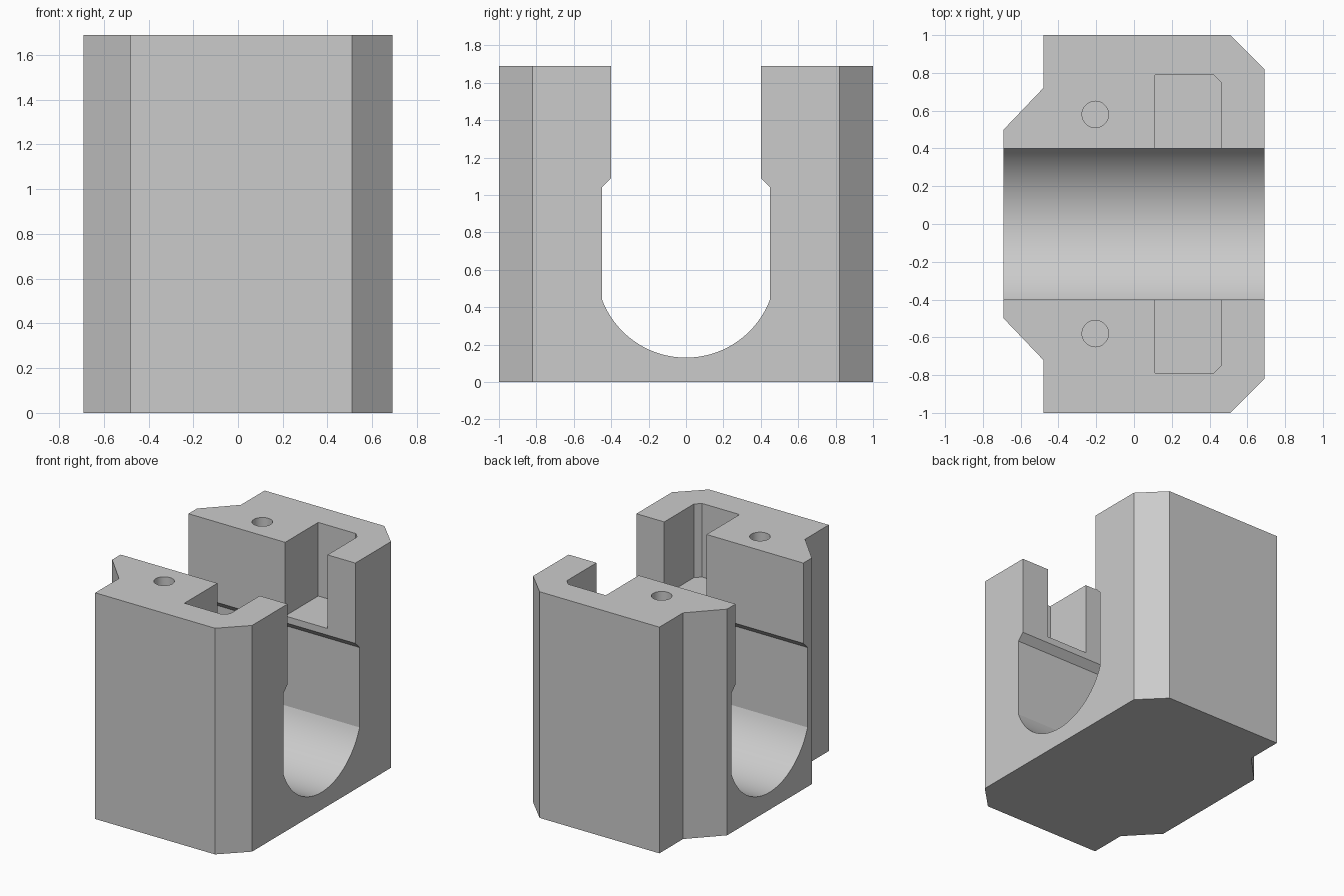
import bpy
import bmesh
from math import sin, cos, asin, radians
from mathutils import Vector

cube = bpy.data.objects.get("Cube")
if cube:
    bpy.data.objects.remove(cube, do_unlink=True)

HEIGHT = 1.69


def prism(name, points, sweep):
    """Sweep a closed polygon along a vector into a solid."""
    bm = bmesh.new()
    face = bm.faces.new([bm.verts.new(p) for p in points])
    swept = bmesh.ops.extrude_face_region(bm, geom=[face])["geom"]
    bmesh.ops.translate(bm, vec=Vector(sweep),
                        verts=[g for g in swept if isinstance(g, bmesh.types.BMVert)])
    bmesh.ops.recalc_face_normals(bm, faces=bm.faces)
    mesh = bpy.data.meshes.new(name)
    bm.to_mesh(mesh)
    bm.free()
    obj = bpy.data.objects.new(name, mesh)
    bpy.context.collection.objects.link(obj)
    return obj


def cut(target, cutter):
    """Subtract the cutter and discard it."""
    cutter.hide_render = True
    mod = target.modifiers.new("cut", 'BOOLEAN')
    mod.operation = 'DIFFERENCE'
    mod.solver = 'EXACT'
    mod.object = cutter
    bpy.context.view_layer.objects.active = target
    bpy.ops.object.modifier_apply(modifier=mod.name)
    bpy.data.objects.remove(cutter, do_unlink=True)


# Block: half footprint mirrored across y
half = [(0.69, 0.82), (0.51, 1), (-0.48, 1), (-0.48, 0.72), (-0.69, 0.50)]
outline = half + [(x, -y) for x, y in reversed(half)]
block = prism("bearing_block", [(x, y, 0) for x, y in outline], (0, 0, HEIGHT))

# Channel: narrow mouth, chamfered shoulders, rounded bottom
radius, centre = 0.48, 0.61
spread, steps = asin(0.45 / radius), 40
side = [(0.40, HEIGHT + 0.2), (0.40, 1.09), (0.45, 1.04)]
arc = []
for i in range(steps + 1):
    a = spread * (1 - 2 * i / steps)
    arc.append((radius * sin(a), centre - radius * cos(a)))
profile = side + arc + [(-y, z) for y, z in reversed(side)]
cut(block, prism("channel_cutter", [(-1, y, z) for y, z in profile], (2, 0, 0)))

# Pockets and screw holes on both arms
pocket = [(0.11, 0.3), (0.46, 0.3), (0.46, 0.75), (0.42, 0.79), (0.11, 0.79)]
floor = 1.14
for s in (1, -1):
    cut(block, prism("pocket_cutter", [(x, s * y, floor) for x, y in pocket], (0, 0, 1)))
    ring = [(-0.205 + 0.07 * cos(radians(a)), s * 0.58 + 0.07 * sin(radians(a)), floor)
            for a in range(0, 360, 10)]
    cut(block, prism("screw_hole_cutter", ring, (0, 0, 1)))

# Single grey material
grey = bpy.data.materials.new("light grey")
grey.use_nodes = True
colour = (0.6, 0.6, 0.6, 1)
grey.diffuse_color = colour
grey.node_tree.nodes["Principled BSDF"].inputs["Base Color"].default_value = colour
block.data.materials.clear()
block.data.materials.append(grey)

# Smooth the curved walls, keep the other edges crisp
bpy.ops.object.select_all(action='DESELECT')
block.select_set(True)
bpy.context.view_layer.objects.active = block
bpy.ops.object.shade_smooth_by_angle(angle=radians(15))
